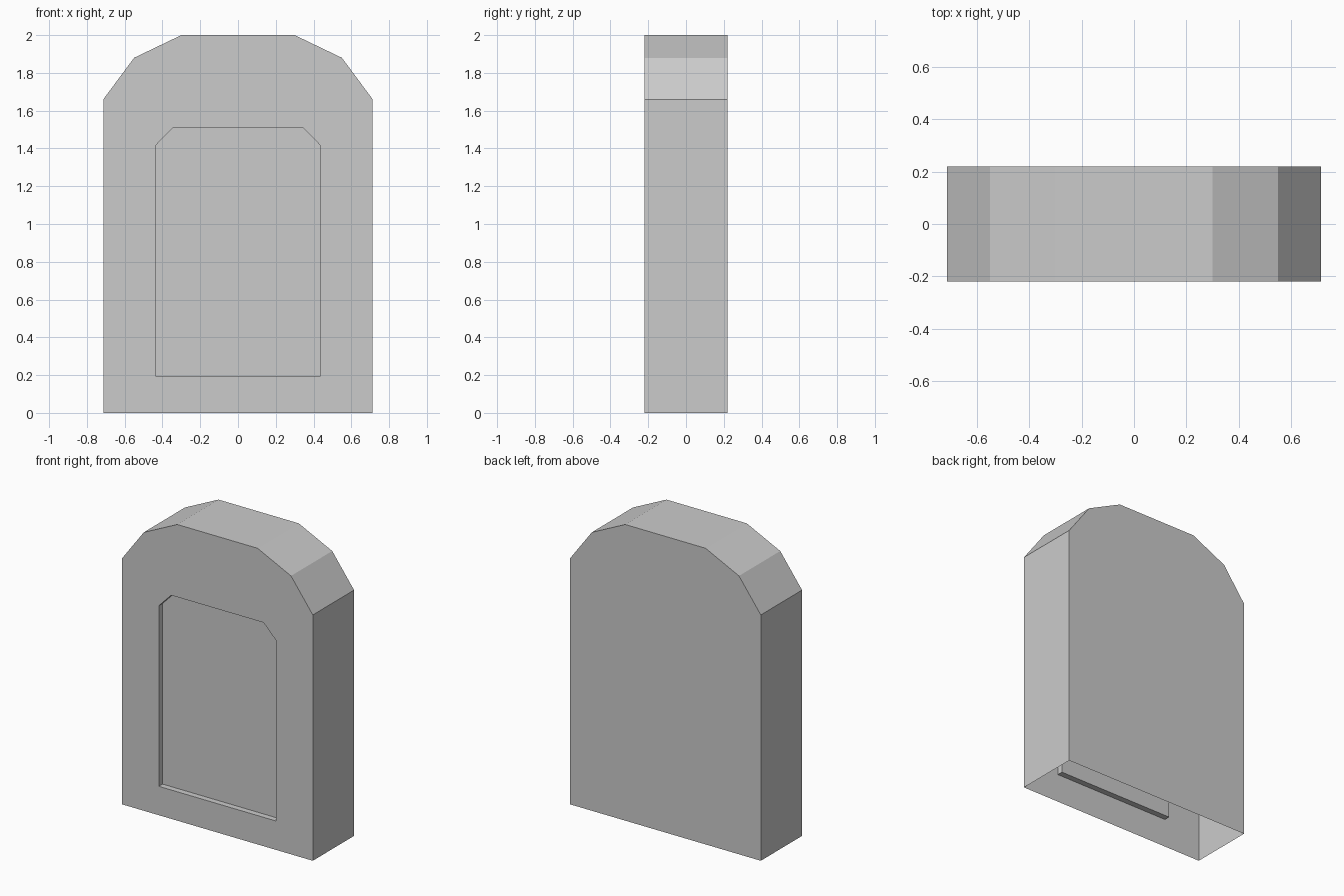
import bpy
import bmesh

cube = bpy.data.objects.get("Cube")
if cube:
    bpy.data.objects.remove(cube, do_unlink=True)

FRONT, BACK, RECESS = -0.22, 0.22, -0.18


def mirrored(half):
    """Close a right-hand profile with its mirror image."""
    return half + [(-x, z) for x, z in reversed(half)]


def ring(bm, profile, y):
    return [bm.verts.new((x, y, z)) for x, z in profile]


def walls(bm, a, b, skip_last=False):
    """Join two matching rings; the last side is the bottom one."""
    n = len(a)
    for i in range(n - 1 if skip_last else n):
        j = (i + 1) % n
        bm.faces.new((a[i], a[j], b[j], b[i]))


outer = mirrored([(0.713, 0), (0.713, 1.66), (0.55, 1.88), (0.30, 2.0)])
inner = mirrored([(0.437, 0.195), (0.437, 1.415), (0.345, 1.51)])

bm = bmesh.new()

# Shell: back panel and side walls, open underneath
front_ring = ring(bm, outer, FRONT)
back_ring = ring(bm, outer, BACK)
walls(bm, front_ring, back_ring, skip_last=True)
bm.faces.new(back_ring)

# Shallow recess in the front
lip = ring(bm, inner, FRONT)
floor = ring(bm, inner, RECESS)
walls(bm, lip, floor)
bm.faces.new(floor)

# Front panel around the recess
edges = []
for loop in (front_ring, lip):
    for i, v in enumerate(loop):
        w = loop[(i + 1) % len(loop)]
        edges.append(bm.edges.get((v, w)) or bm.edges.new((v, w)))
bmesh.ops.triangle_fill(bm, edges=edges, use_beauty=True, normal=(0, -1, 0))
bmesh.ops.recalc_face_normals(bm, faces=bm.faces[:])

# Outward normals: the back panel must face +y
bm.normal_update()
back = next(f for f in bm.faces if all(v in back_ring for v in f.verts))
if back.normal.y < 0:
    bmesh.ops.reverse_faces(bm, faces=bm.faces[:])

mesh = bpy.data.meshes.new("arched_slab")
bm.to_mesh(mesh)
bm.free()

# Plain grey stone
stone = bpy.data.materials.new("light_grey")
stone.use_nodes = True
grey = (0.6, 0.6, 0.6, 1)
stone.diffuse_color = grey
stone.node_tree.nodes["Principled BSDF"].inputs["Base Color"].default_value = grey
mesh.materials.append(stone)

slab = bpy.data.objects.new("arched_slab", mesh)
bpy.context.collection.objects.link(slab)
